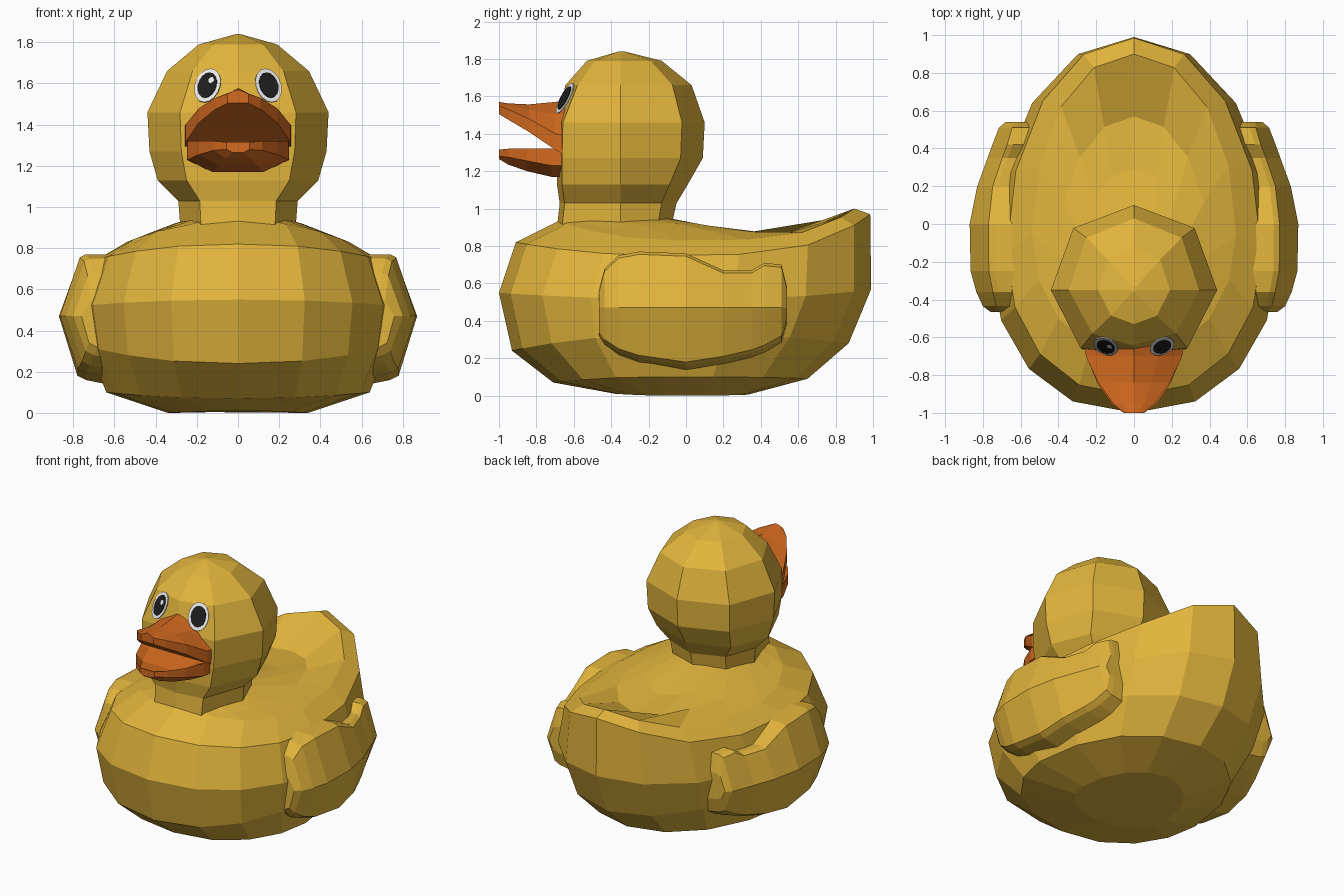
import bpy, bmesh, math
from mathutils import Vector

if "Cube" in bpy.data.objects:
    bpy.data.objects.remove(bpy.data.objects["Cube"])


def material(name, rgb):
    m = bpy.data.materials.new(name)
    m.diffuse_color = (*rgb, 1)
    m.use_nodes = True
    m.node_tree.nodes["Principled BSDF"].inputs["Base Color"].default_value = m.diffuse_color
    return m


YELLOW = material("yellow", (0.76, 0.46, 0.045))
ORANGE = material("orange", (0.66, 0.145, 0.014))
WHITE = material("white", (0.8, 0.8, 0.8))
BLACK = material("black", (0.012, 0.012, 0.012))


def loft(name, rings, mat, mirror=False):
    """Skin closed rings of equal length and cap both ends."""
    bm = bmesh.new()
    vs = [[bm.verts.new(p) for p in r] for r in rings]
    n = len(rings[0])
    for a, b in zip(vs, vs[1:]):
        for i in range(n):
            j = (i + 1) % n
            bm.faces.new((a[i], a[j], b[j], b[i]))
    bm.faces.new(vs[0])
    bm.faces.new(vs[-1])
    if mirror:
        dup = bmesh.ops.duplicate(bm, geom=bm.verts[:] + bm.edges[:] + bm.faces[:])
        for v in dup["geom"]:
            if isinstance(v, bmesh.types.BMVert):
                v.co.x *= -1
    bmesh.ops.recalc_face_normals(bm, faces=bm.faces)
    me = bpy.data.meshes.new(name)
    bm.to_mesh(me)
    bm.free()
    me.materials.append(mat)
    ob = bpy.data.objects.new(name, me)
    bpy.context.collection.objects.link(ob)
    return ob


# Body: egg-shaped rings whose height follows the tail
def body_ring(yf, yb, hw, zf, zs, zb, n=16):
    yc = yf + 0.4 * (yb - yf)
    pts = []
    for i in range(n):
        a = 2 * math.pi * i / n
        s, c = math.sin(a), math.cos(a)
        x = math.copysign(abs(s) ** (0.88 if c > 0 else 0.97), s) * hw
        if c > 0:
            pts.append((x, yc + c * (yf - yc), zs + (zf - zs) * c * c))
        else:
            pts.append((x, yc - c * (yb - yc), zs + (zb - zs) * c ** 4))
    return pts


# front y, back y, half width, front z, side z, back z
BODY = [
    (-0.38, 0.33, 0.34, 0.01, 0.0, 0.005),
    (-0.71, 0.65, 0.64, 0.07, 0.10, 0.09),
    (-0.93, 0.87, 0.725, 0.24, 0.32, 0.28),
    (-1.00, 0.99, 0.755, 0.55, 0.52, 0.57),
    (-0.91, 0.985, 0.675, 0.82, 0.75, 0.97),
    (-0.69, 0.90, 0.54, 0.93, 0.83, 1.00),
    (-0.66, 0.57, 0.40, 0.94, 0.885, 0.85),
    (-0.62, 0.29, 0.31, 0.95, 0.92, 0.87),
    (-0.58, -0.10, 0.20, 0.95, 0.95, 0.95),
]
loft("body", [body_ring(*r) for r in BODY], YELLOW)


# Head and neck: eight-sided rings, flatter at the face
def head_ring(z, hw, yf, yb, flat=0.92, ys=-0.35):
    half = [(0.64 * hw, ys + flat * (yf - ys)), (hw, ys), (0.73 * hw, ys + 0.73 * (yb - ys))]
    ring = [(0, yf)] + half + [(0, yb)] + [(-x, y) for x, y in reversed(half)]
    return [(x, y, z) for x, y in ring]


HEAD = [
    (0.90, 0.28, -0.69, -0.08), (1.03, 0.29, -0.675, -0.05), (1.13, 0.39, -0.69, 0.01),
    (1.27, 0.43, -0.69, 0.09), (1.46, 0.44, -0.685, 0.10), (1.66, 0.345, -0.645, 0.03, 0.78),
    (1.79, 0.19, -0.53, -0.13, 0.75), (1.84, 0.01, -0.36, -0.33),
]
loft("head", [head_ring(*r) for r in HEAD], YELLOW)


# Upper beak: roof-shaped sections tapering forward
def upper(y, w, lo, rim, hi):
    m = rim + 0.62 * (hi - rim)
    return [(-w, y, lo), (-w, y, rim), (-w * 0.5, y, m), (0, y, hi),
            (w * 0.5, y, m), (w, y, rim), (w, y, lo), (0, y, lo)]


loft("upper_beak", [upper(*s) for s in [
    (-0.64, 0.26, 1.28, 1.39, 1.58), (-0.70, 0.255, 1.315, 1.40, 1.57),
    (-0.84, 0.19, 1.41, 1.48, 1.557), (-0.95, 0.11, 1.475, 1.53, 1.562),
    (-1.00, 0.05, 1.505, 1.55, 1.57)]], ORANGE)


# Lower beak: shallow tray
def lower(y, w, hi, rim, lo, dip):
    return [(-w, y, hi), (-w, y, rim), (-w * 0.5, y, lo), (w * 0.5, y, lo), (w, y, rim),
            (w, y, hi), (w * 0.75, y, hi - dip), (-w * 0.75, y, hi - dip)]


loft("lower_beak", [lower(*s) for s in [
    (-0.64, 0.25, 1.32, 1.23, 1.17, 0.0), (-0.72, 0.245, 1.32, 1.23, 1.17, 0.015),
    (-0.85, 0.19, 1.32, 1.255, 1.20, 0.04), (-0.95, 0.12, 1.32, 1.275, 1.235, 0.03),
    (-1.00, 0.055, 1.315, 1.28, 1.265, 0.0)]], ORANGE)


# Wings: columns along y, ridged at mid height, with bevelled rim
def wing_col(y, lo, hi, x):
    d = 0.15 * (hi - lo)
    return [(x - 0.28, y, lo - 0.03), (x - d - 0.04, y, lo), (x - d, y, lo + 0.02), (x, y, 0.47),
            (x - d - 0.01, y, hi - 0.015), (x - d - 0.04, y, hi), (x - 0.28, y, hi)]


loft("wings", [wing_col(*c) for c in [
    (-0.465, 0.32, 0.56, 0.76), (-0.435, 0.28, 0.68, 0.80), (-0.36, 0.23, 0.75, 0.835),
    (-0.25, 0.195, 0.77, 0.865), (0.0, 0.16, 0.76, 0.87), (0.20, 0.19, 0.67, 0.83),
    (0.35, 0.225, 0.67, 0.775), (0.42, 0.25, 0.71, 0.75), (0.51, 0.30, 0.70, 0.715),
    (0.54, 0.40, 0.58, 0.68)]], YELLOW, mirror=True)


# Eyes: thin oval plates tilted back and outward on the face
def plate(name, sx, x, z, rx, rz, lift, mat):
    nrm = Vector((sx * 0.33, -0.82, 0.46)).normalized()
    side = Vector((0, 0, 1)).cross(nrm).normalized()
    up = nrm.cross(side)
    rings = []
    for d in (lift - 0.006, lift):
        c = Vector((sx * 0.148, -0.647, 1.59)) + nrm * d + side * x + up * z
        rings.append([c + side * rx * math.cos(t) + up * rz * math.sin(t)
                      for t in (2 * math.pi * k / 16 for k in range(16))])
    loft(name, rings, mat)


for tag, sx in (("right", -1), ("left", 1)):
    plate(tag + "_eye_white", sx, 0, 0, 0.067, 0.092, 0.003, WHITE)
    plate(tag + "_pupil", sx, 0, 0, 0.049, 0.069, 0.007, BLACK)
plate("eye_glint", -1, 0.018, 0.025, 0.015, 0.016, 0.010, WHITE)
